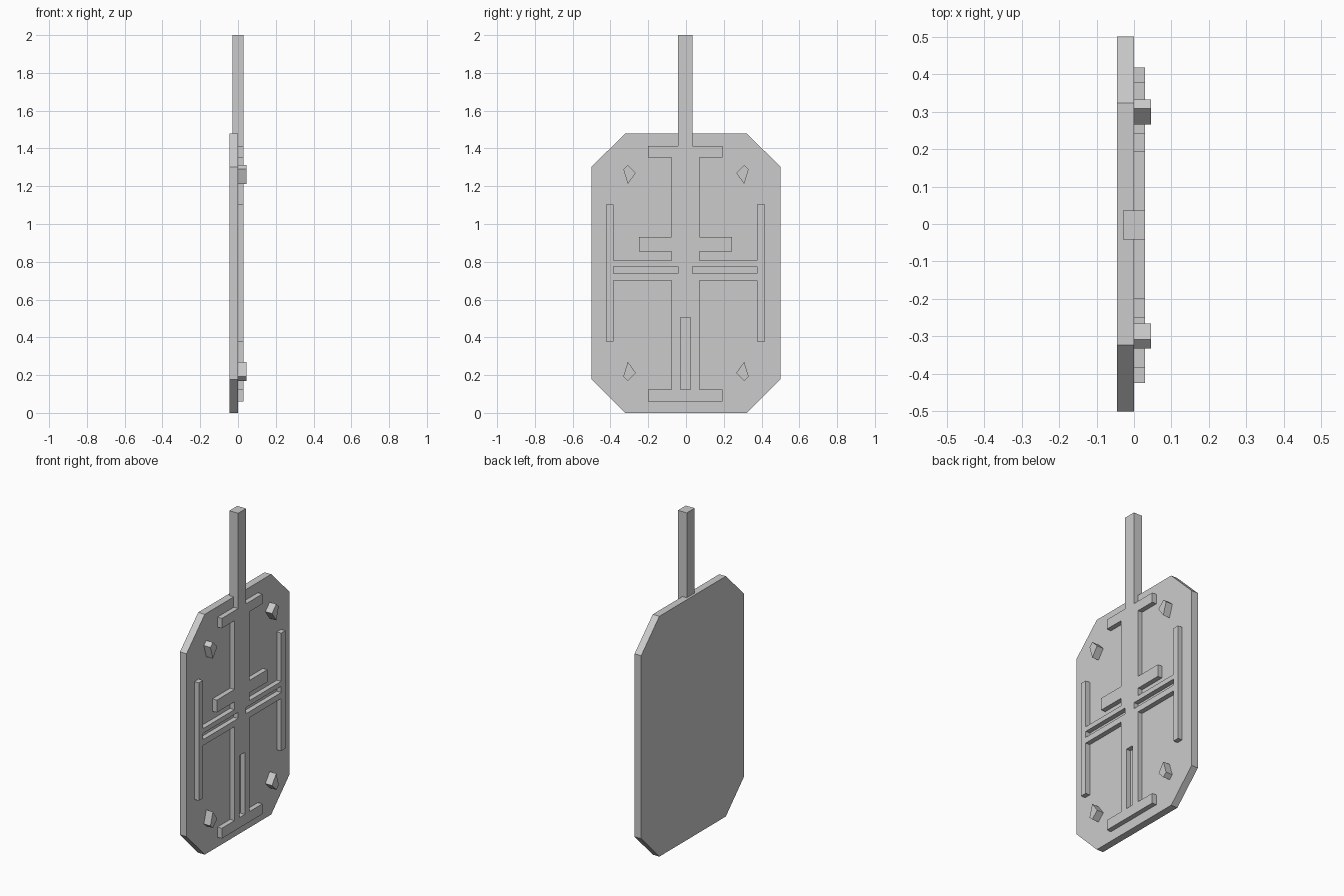
import bpy, bmesh

if "Cube" in bpy.data.objects:
    bpy.data.objects.remove(bpy.data.objects["Cube"])

OFF = -0.003      # relief work sits slightly off the plate centre
RISE = 0.03       # height of relief above the plate


def prism(name, outlines, x0, x1, mirror=False, rim=0.0, off=0.0, mirror_z=None):
    """Extrude (y, z) outlines along x; optionally mirror them in y and z."""
    shapes = [list(o) for o in outlines]
    if mirror_z is not None:
        shapes += [[(y, 2 * mirror_z - z) for y, z in o] for o in shapes]
    if mirror:
        shapes += [[(-y, z) for y, z in o] for o in shapes]
    bm = bmesh.new()
    for o in shapes:
        back = bm.faces.new([bm.verts.new((x0, y + off, z)) for y, z in o])
        ext = bmesh.ops.extrude_face_region(bm, geom=[back], use_keep_orig=True)
        moved = [g for g in ext["geom"] if isinstance(g, bmesh.types.BMVert)]
        bmesh.ops.translate(bm, verts=moved, vec=(x1 - x0, 0, 0))
    bmesh.ops.recalc_face_normals(bm, faces=bm.faces[:])
    if rim:
        caps = [f for f in bm.faces if abs(f.normal.x) > 0.9]
        bmesh.ops.inset_individual(bm, faces=caps, thickness=rim)
        for f in caps:
            f.material_index = 1
    me = bpy.data.meshes.new(name)
    bm.to_mesh(me)
    bm.free()
    ob = bpy.data.objects.new(name, me)
    bpy.context.collection.objects.link(ob)
    return ob


def rect(y0, y1, z0, z1):
    return [(y0, z0), (y1, z0), (y1, z1), (y0, z1)]


# Chamfered plate with a lighter rim around a darker panel on both faces
plate = prism("plate", [[(-0.323, 0), (0.323, 0), (0.5, 0.178), (0.5, 1.303),
                         (0.323, 1.478), (-0.323, 1.478), (-0.5, 1.303), (-0.5, 0.178)]],
              -0.045, 0, rim=0.034)
for label, v in (("rim_grey", 0.8), ("panel_grey", 0.57)):
    mat = bpy.data.materials.new(label)
    mat.diffuse_color = (v, v, v, 1)
    mat.use_nodes = True
    mat.node_tree.nodes["Principled BSDF"].inputs["Base Color"].default_value = mat.diffuse_color
    plate.data.materials.append(mat)

# Long upright rod, partly sunk in the plate
R = 0.0385
prism("rod", [rect(-R, R, 0.505, 2.0)], -0.03, RISE, off=OFF)

# Upper relief: top bar, stem, crossbar and upper arm (one half, mirrored)
prism("upper_relief", [[(R, 1.414), (0.197, 1.414), (0.197, 1.353), (0.074, 1.353),
                        (0.074, 0.93), (0.246, 0.93), (0.246, 0.854), (0.074, 0.854),
                        (0.074, 0.806), (0.38, 0.806), (0.38, 0.776), (R, 0.776)]],
      0, RISE, mirror=True, off=OFF)

# Lower relief: lower arm, slotted stem and foot bar
prism("lower_relief", [[(R, 0.738), (0.38, 0.738), (0.38, 0.701), (0.074, 0.701),
                        (0.074, 0.123), (0.197, 0.123), (0.197, 0.06), (0, 0.06),
                        (0, 0.123), (0.027, 0.123), (0.027, 0.505), (R, 0.505)]],
      0, RISE, mirror=True, off=OFF)

# Upright side bars
prism("side_bars", [rect(0.38, 0.421, 0.378, 1.103)], 0, RISE, mirror=True, off=OFF)

# Kite-shaped corner studs
prism("corner_studs", [[(0.266, 1.27), (0.308, 1.312), (0.332, 1.29), (0.308, 1.212)]],
      0, 0.045, mirror=True, mirror_z=0.741)
